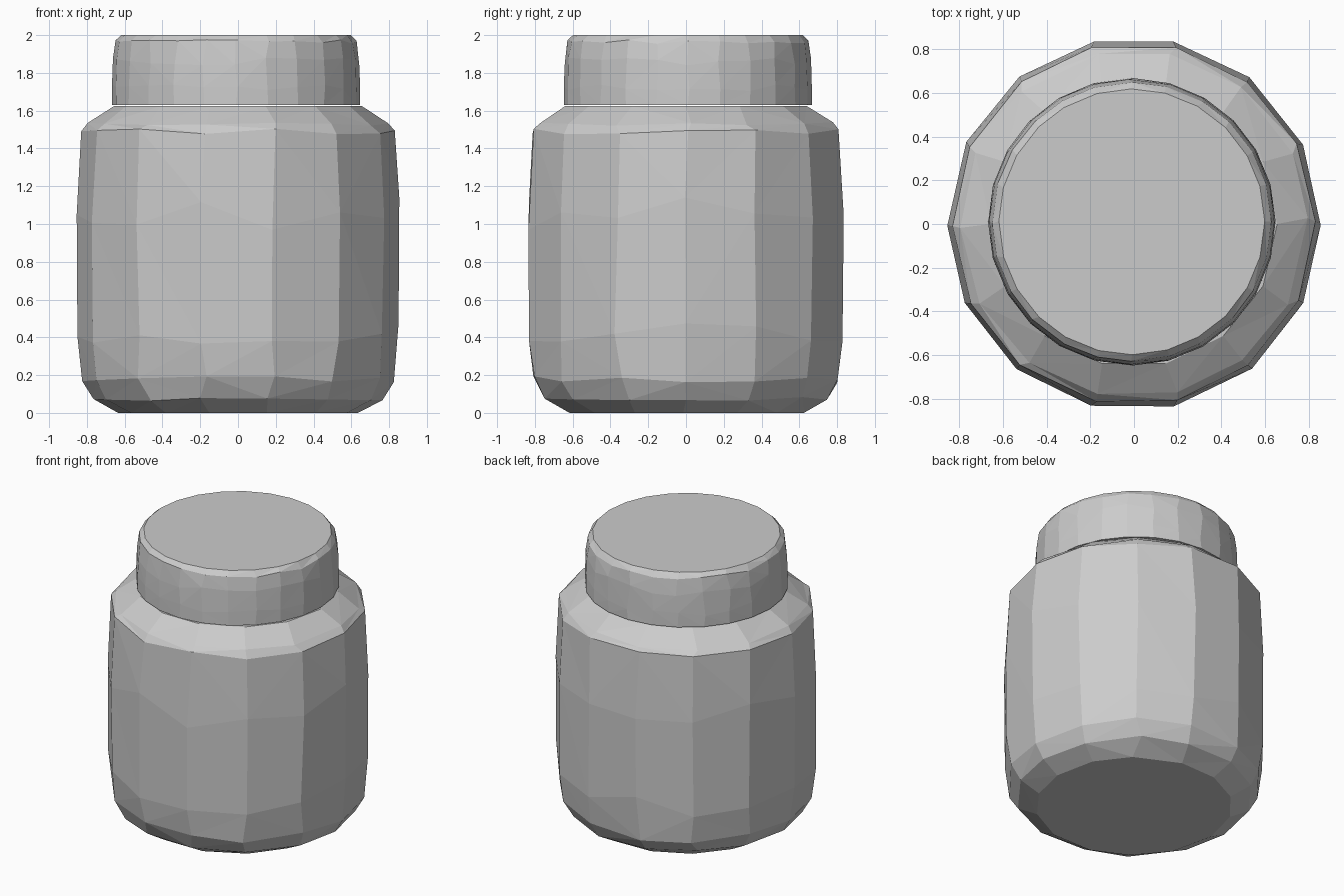
import bpy, bmesh, math, random

if "Cube" in bpy.data.objects:
    bpy.data.objects.remove(bpy.data.objects["Cube"])

random.seed(4)


def faceted_lathe(name, profile, sides, centre=(0, 0)):
    """Capped lathe; each profile row is (radius, z, angle jitter, z jitter)."""
    bm = bmesh.new()
    rings = []
    step = 2 * math.pi / sides
    for r, z, ja, jz in profile:
        ring = []
        for i in range(sides):
            a = (i + random.uniform(-ja, ja)) * step
            ring.append(bm.verts.new((centre[0] + r * math.cos(a),
                                      centre[1] + r * math.sin(a),
                                      z + random.uniform(-jz, jz))))
        rings.append(ring)
    for low, high in zip(rings, rings[1:]):
        for i in range(sides):
            j = (i + 1) % sides
            bm.faces.new((low[i], low[j], high[j], high[i]))
    # flat caps
    bm.faces.new(rings[0][::-1])
    bm.faces.new(rings[-1])
    # uneven rows become irregular triangular facets
    bmesh.ops.triangulate(bm, faces=[f for f in bm.faces if len(f.verts) == 4],
                          quad_method='SHORT_EDGE')
    bmesh.ops.recalc_face_normals(bm, faces=bm.faces)
    mesh = bpy.data.meshes.new(name)
    bm.to_mesh(mesh)
    bm.free()
    obj = bpy.data.objects.new(name, mesh)
    bpy.context.collection.objects.link(obj)
    return obj


# Jar body: chamfered base, slightly bulging wall, sloped shoulder
faceted_lathe("jar_body", [
    (0.635, 0.00, 0.10, 0.0),
    (0.765, 0.075, 0.10, 0.012),
    (0.825, 0.175, 0.06, 0.02),
    (0.850, 0.42, 0.03, 0.06),
    (0.854, 1.05, 0.03, 0.09),
    (0.830, 1.49, 0.04, 0.015),
    (0.795, 1.53, 0.08, 0.01),
    (0.655, 1.625, 0.0, 0.0),
], 14)

# Lid: near-vertical wall with rounded upper rim, overhanging the neck a little
faceted_lathe("lid", [
    (0.657, 1.63, 0.0, 0.0),
    (0.657, 1.72, 0.06, 0.02),
    (0.652, 1.86, 0.08, 0.02),
    (0.638, 1.965, 0.08, 0.012),
    (0.608, 2.00, 0.05, 0.0),
], 24, centre=(-0.01, 0.01))
